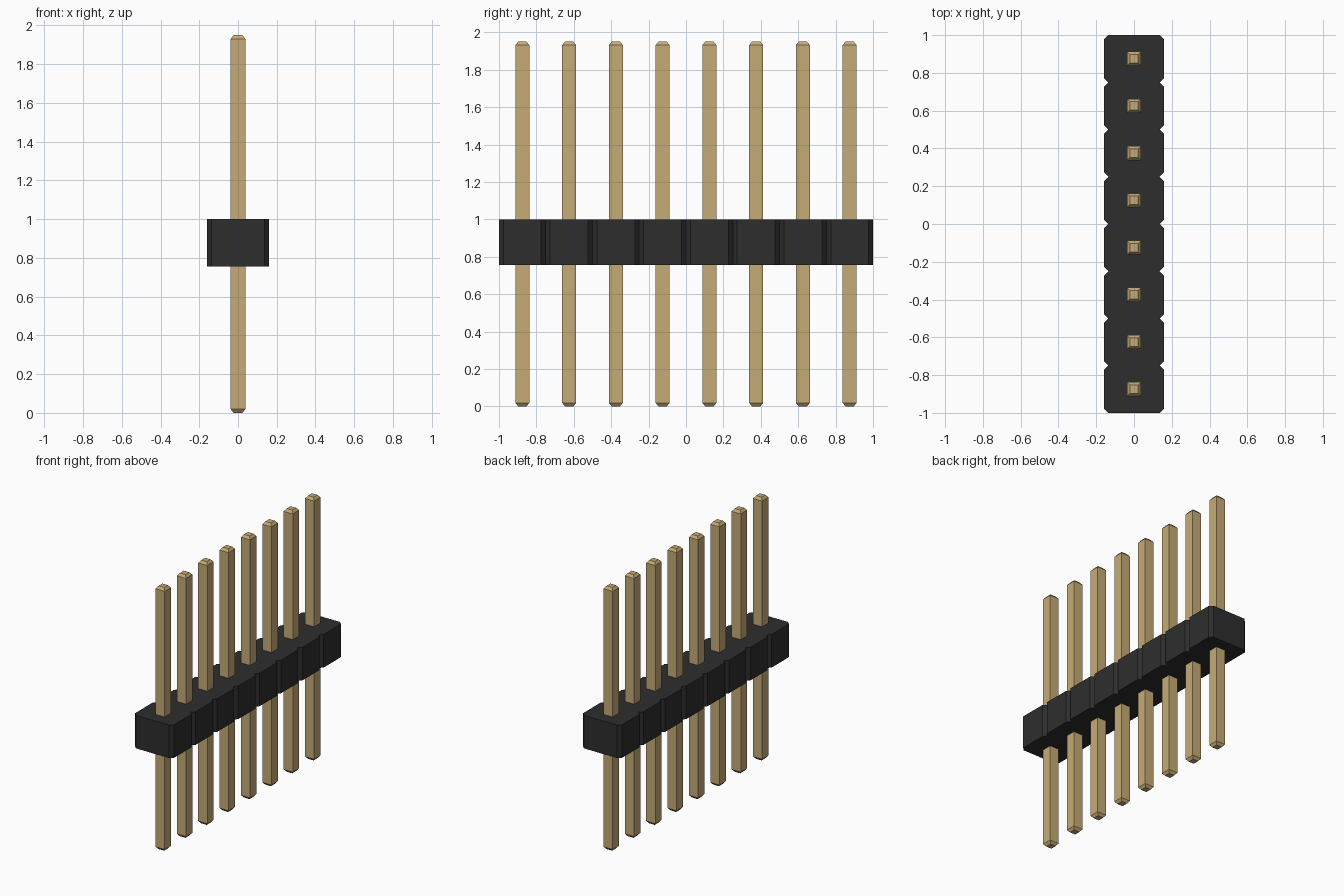
import bpy, bmesh

cube = bpy.data.objects.get("Cube")
if cube:
    bpy.data.objects.remove(cube, do_unlink=True)

COUNT, PITCH = 8, 0.25
HALF_WIDTH, CHAMFER = 0.16, 0.024
BODY_BOTTOM, BODY_TOP = 0.755, 1.0
PIN_HALF, TIP_HALF, TIP_HEIGHT, PIN_TOP = 0.0375, 0.0225, 0.019, 1.95


def make_material(name, color):
    mat = bpy.data.materials.new(name)
    mat.use_nodes = True
    mat.diffuse_color = color
    mat.node_tree.nodes["Principled BSDF"].inputs["Base Color"].default_value = color
    return mat


def make_object(name, bm, mat):
    bmesh.ops.recalc_face_normals(bm, faces=bm.faces)
    mesh = bpy.data.meshes.new(name)
    bm.to_mesh(mesh)
    bm.free()
    mesh.materials.append(mat)
    obj = bpy.data.objects.new(name, mesh)
    bpy.context.collection.objects.link(obj)
    return obj


def loft(bm, rings):
    """Skin a stack of matching closed loops and cap both ends."""
    loops = [[bm.verts.new(p) for p in ring] for ring in rings]
    for low, high in zip(loops, loops[1:]):
        for i in range(len(low)):
            j = (i + 1) % len(low)
            bm.faces.new((low[i], low[j], high[j], high[i]))
    bm.faces.new(loops[0][::-1])
    bm.faces.new(loops[-1])


black = make_material("black plastic", (0.027, 0.027, 0.027, 1))
gold = make_material("gold metal", (0.565, 0.407, 0.184, 1))

# Plastic strip: one outline with chamfered corners and V notches between cells
side = []
for i in range(COUNT):
    y0 = (i - COUNT / 2) * PITCH
    y1 = y0 + PITCH
    side += [(HALF_WIDTH - CHAMFER, y0), (HALF_WIDTH, y0 + CHAMFER),
             (HALF_WIDTH, y1 - CHAMFER)]
side.append((HALF_WIDTH - CHAMFER, COUNT / 2 * PITCH))
outline = side + [(-x, y) for x, y in reversed(side)]
bm = bmesh.new()
loft(bm, [[(x, y, z) for x, y in outline] for z in (BODY_BOTTOM, BODY_TOP)])
make_object("plastic_strip", bm, black)


# Square pins with tapered tips at both ends
def square(half, z):
    return [(-half, -half, z), (half, -half, z), (half, half, z), (-half, half, z)]


for i in range(COUNT):
    bm = bmesh.new()
    loft(bm, [square(TIP_HALF, 0), square(PIN_HALF, TIP_HEIGHT),
              square(PIN_HALF, PIN_TOP - TIP_HEIGHT), square(TIP_HALF, PIN_TOP)])
    pin = make_object(f"pin_{i + 1}", bm, gold)
    pin.location.y = (i - (COUNT - 1) / 2) * PITCH
